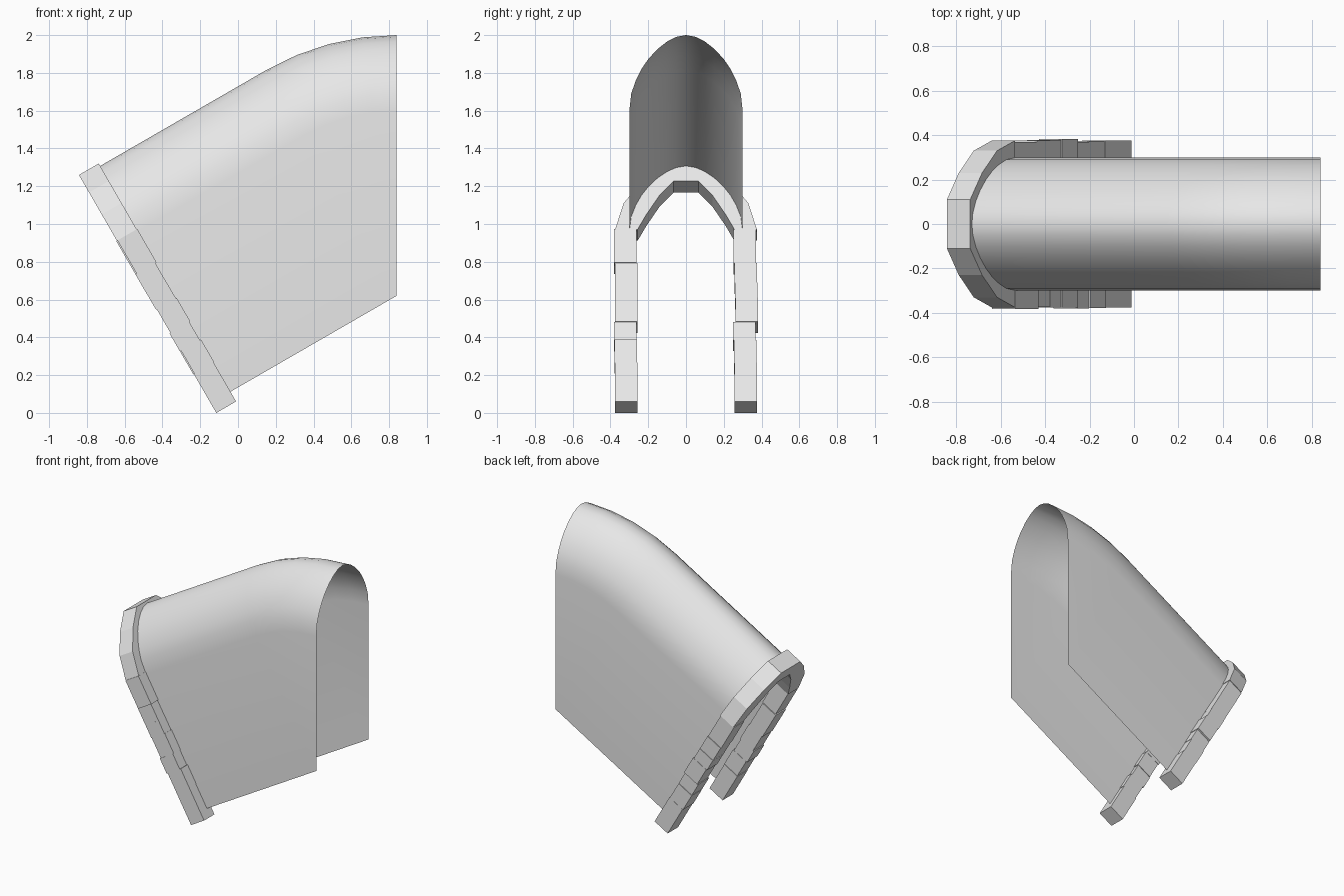
import bpy, bmesh, math, random
from mathutils import Vector

random.seed(4)
cube = bpy.data.objects.get("Cube")
if cube:
    bpy.data.objects.remove(cube)

stone = bpy.data.materials.new("grey_stone")
stone.use_nodes = True
grey = (0.8, 0.8, 0.8, 1)
stone.diffuse_color = grey
stone.node_tree.nodes["Principled BSDF"].inputs["Base Color"].default_value = grey

TILT = math.radians(30)


def tilted(u, y, v):
    """Point u along the sloping axis and v square to it."""
    return Vector((u * math.cos(TILT) - v * math.sin(TILT), y,
                   u * math.sin(TILT) + v * math.cos(TILT)))


def make_object(name, bm):
    mesh = bpy.data.meshes.new(name)
    bm.to_mesh(mesh)
    bm.free()
    mesh.materials.append(stone)
    obj = bpy.data.objects.new(name, mesh)
    bpy.context.collection.objects.link(obj)
    return obj


# Tunnel shell: an arch swept along the slope, then fanned about its lower end
half = [(0.3, 0), (0.3, 0.98), (0.29, 1.07), (0.266, 1.14), (0.236, 1.2),
        (0.2, 1.253), (0.15, 1.307), (0.1, 1.346), (0.05, 1.371)]
arch = half + [(0, 1.38)] + [(-y, h) for y, h in reversed(half)]
pivot = Vector((0.84, 0, 0.62))
start = tilted(-0.04, 0, 0.117)
stations = [(start, TILT)] + [(pivot, TILT * (1 - i / 4)) for i in range(5)]

bm = bmesh.new()
rows = []
for base, angle in stations:
    rise = Vector((-math.sin(angle), 0, math.cos(angle)))
    rows.append([bm.verts.new(base + rise * h + Vector((0, y, 0))) for y, h in arch])
for a, b in zip(rows, rows[1:]):
    for i in range(len(arch) - 1):
        bm.faces.new((a[i], b[i], b[i + 1], a[i + 1]))
bmesh.ops.remove_doubles(bm, verts=bm.verts, dist=0.0005)
shell = make_object("tunnel_shell", bm)
shell.data.polygons.foreach_set("use_smooth", [True] * len(shell.data.polygons))

# Stone surround: wedge blocks between joints (outer y, outer v, inner y, inner v)
BACK, FRONT = 0.0215, -0.0996
legs = [0.0575, 0.295, 0.435, 0.545, 0.69, 0.785, 0.905, 1.11]
joints = [(0.375, v, 0.256, v) for v in legs]
joints += [(0.33, 1.27, 0.21, 1.2), (0.23, 1.405, 0.14, 1.318), (0.11, 1.512, 0.065, 1.405)]


def block(name, corners, front=FRONT, back=BACK):
    bm = bmesh.new()
    a = [bm.verts.new(tilted(front, y, v)) for y, v in corners]
    b = [bm.verts.new(tilted(back, y, v)) for y, v in corners]
    bm.faces.new(a)
    bm.faces.new(b[::-1])
    for i in range(4):
        j = (i + 1) % 4
        bm.faces.new((a[i], b[i], b[j], a[j]))
    bmesh.ops.recalc_face_normals(bm, faces=bm.faces)
    make_object(name, bm)


for side, label in ((1, "back"), (-1, "front")):
    for n, (p, q) in enumerate(zip(joints, joints[1:])):
        loose = 0.008 if 0 < n < len(legs) - 1 else 0.0
        shift = random.uniform(-loose, loose)
        slide = random.uniform(-loose, loose) * 0.6
        corners = [(side * (y + shift), v) for y, v in (p[:2], q[:2], q[2:], p[2:])]
        block(f"{label}_surround_block_{n + 1}", corners, FRONT + slide, BACK + slide)

yo, vo, yi, vi = joints[-1]
block("keystone", [(yo, vo), (-yo, vo), (-yi, vi), (yi, vi)])
